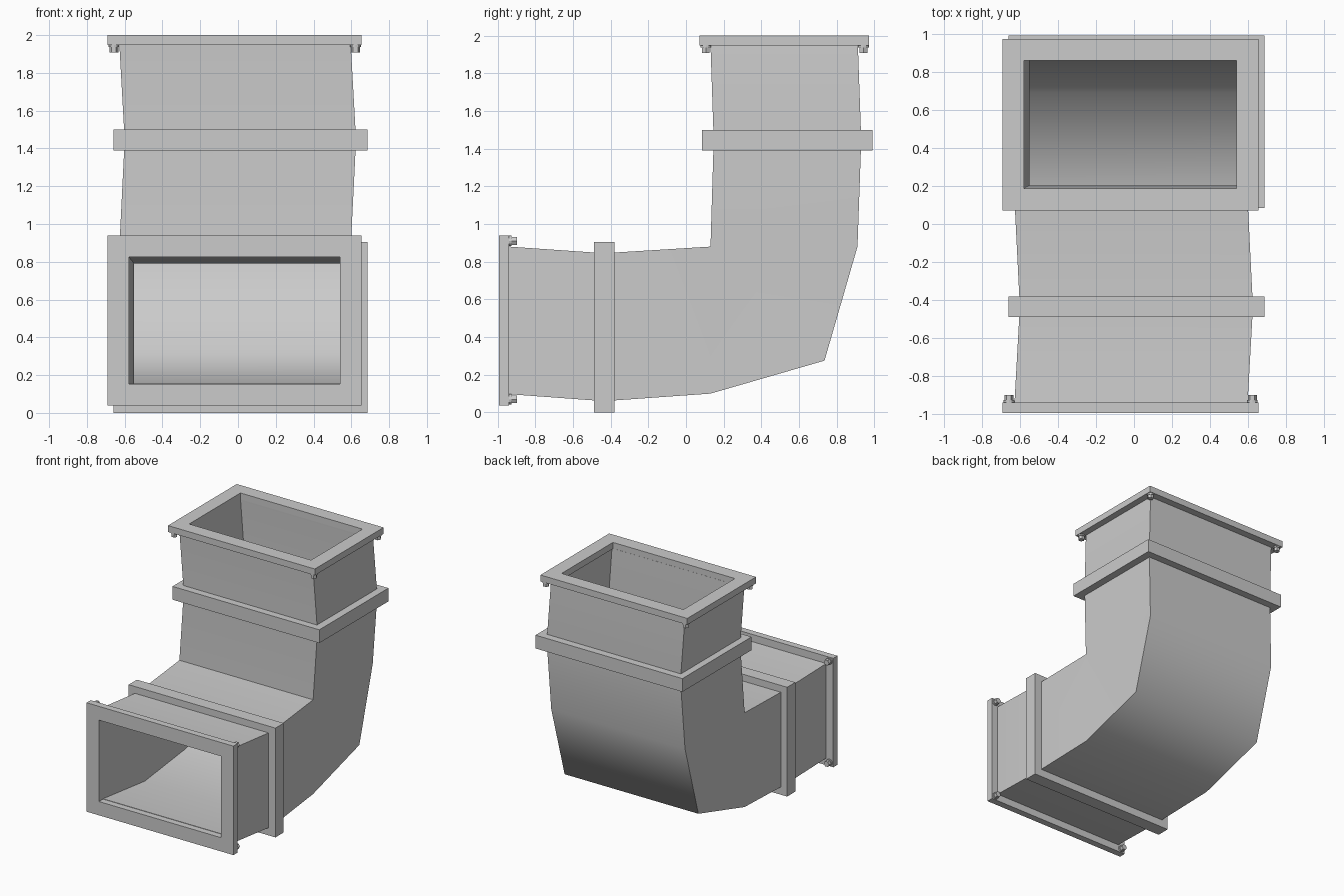
import bpy, bmesh, math
from mathutils import Vector

if "Cube" in bpy.data.objects:
    bpy.data.objects.remove(bpy.data.objects["Cube"])


def finish(name, bm, smooth=None):
    bmesh.ops.remove_doubles(bm, verts=bm.verts, dist=0.0005)
    bmesh.ops.recalc_face_normals(bm, faces=bm.faces)
    mesh = bpy.data.meshes.new(name)
    bm.to_mesh(mesh)
    bm.free()
    ob = bpy.data.objects.new(name, mesh)
    bpy.context.collection.objects.link(ob)
    if smooth:
        bpy.ops.object.select_all(action='DESELECT')
        ob.select_set(True)
        bpy.context.view_layer.objects.active = ob
        bpy.ops.object.shade_smooth_by_angle(angle=math.radians(smooth))
    return ob


def skin(bm, rings, closed=False):
    """Join successive four-point rings with quads."""
    vs = [[bm.verts.new(p) for p in r] for r in rings]
    for k in range(len(vs) if closed else len(vs) - 1):
        a, b = vs[k], vs[(k + 1) % len(vs)]
        for i in range(4):
            j = (i + 1) % 4
            bm.faces.new((a[i], a[j], b[j], b[i]))


def place(upright, x, a, t):
    """t runs along the arm, a runs across it."""
    return Vector((x, a, t)) if upright else Vector((x, t, a))


def frame(name, upright, t0, t1, x0, x1, a0, a1, w):
    def ring(d, t):
        return [place(upright, x, a, t) for x, a in
                ((x0 + d, a0 + d), (x1 - d, a0 + d), (x1 - d, a1 - d), (x0 + d, a1 - d))]
    bm = bmesh.new()
    skin(bm, [ring(0, t0), ring(0, t1), ring(w, t1), ring(w, t0)], closed=True)
    finish(name, bm)


def bolt(name, upright, x, a, t, sign):
    bm = bmesh.new()
    for sides, r, h in ((12, 0.028, 0.014), (6, 0.024, 0.042)):
        lo, hi = [[bm.verts.new(place(upright, x + r * math.cos(q), a + r * math.sin(q), tt))
                   for q in (2 * math.pi * i / sides for i in range(sides))]
                  for tt in (t, t + sign * h)]
        bm.faces.new(lo)
        bm.faces.new(hi)
        for i in range(sides):
            j = (i + 1) % sides
            bm.faces.new((lo[i], lo[j], hi[j], hi[i]))
    finish(name, bm)


# Duct elbow: each section is x range, inside-of-bend point, outside-of-bend point (y, z)
W = 0.055
END, MID = (-0.628, 0.597), (-0.60, 0.625)
corner, lining = (0.13, 0.88), (0.188, 0.823)
outer = [
    (END, (-0.94, 0.88), (-0.94, 0.097)),
    (MID, (-0.435, 0.845), (-0.435, 0.06)),
    (END, corner, (0.13, 0.10)),
    (END, corner, (0.735, 0.275)),
    (END, corner, (0.91, 0.88)),
    (MID, (0.147, 1.445), (0.93, 1.445)),
    (END, (0.13, 1.95), (0.912, 1.95)),
]
inner = [
    (END, (-0.94, 0.825), (-0.94, 0.155)),
    (MID, (-0.435, 0.79), (-0.435, 0.115)),
    (END, lining, (0.13, 0.155)),
    (END, lining, (0.69, 0.32)),
    (END, lining, (0.855, 0.88)),
    (MID, (0.202, 1.445), (0.875, 1.445)),
    (END, (0.187, 1.95), (0.858, 1.95)),
]


def rings(sections, d):
    return [[(x0 + d, *p), (x1 - d, *p), (x1 - d, *q), (x0 + d, *q)]
            for (x0, x1), p, q in sections]


bm = bmesh.new()
skin(bm, rings(outer, 0) + rings(inner, W - 0.005)[::-1], closed=True)
finish("duct_elbow", bm, smooth=65)

# End flanges and mid collars
frame("top_flange", True, 1.947, 2.0, -0.692, 0.653, 0.072, 0.972, 0.114)
frame("front_flange", False, -0.993, -0.938, -0.692, 0.653, 0.038, 0.94, 0.114)
frame("top_collar", True, 1.39, 1.50, -0.66, 0.685, 0.085, 0.99, 0.085)
frame("front_collar", False, -0.488, -0.38, -0.66, 0.685, 0.0, 0.905, 0.085)

# Corner bolts behind each flange
for sx, x in (("left", -0.657), ("right", 0.622)):
    for s, a, b in (("a", 0.105, 0.07), ("b", 0.942, 0.91)):
        bolt(f"top_bolt_{sx}_{s}", True, x, a, 1.95, -1)
        bolt(f"front_bolt_{sx}_{s}", False, x, b, -0.94, 1)
